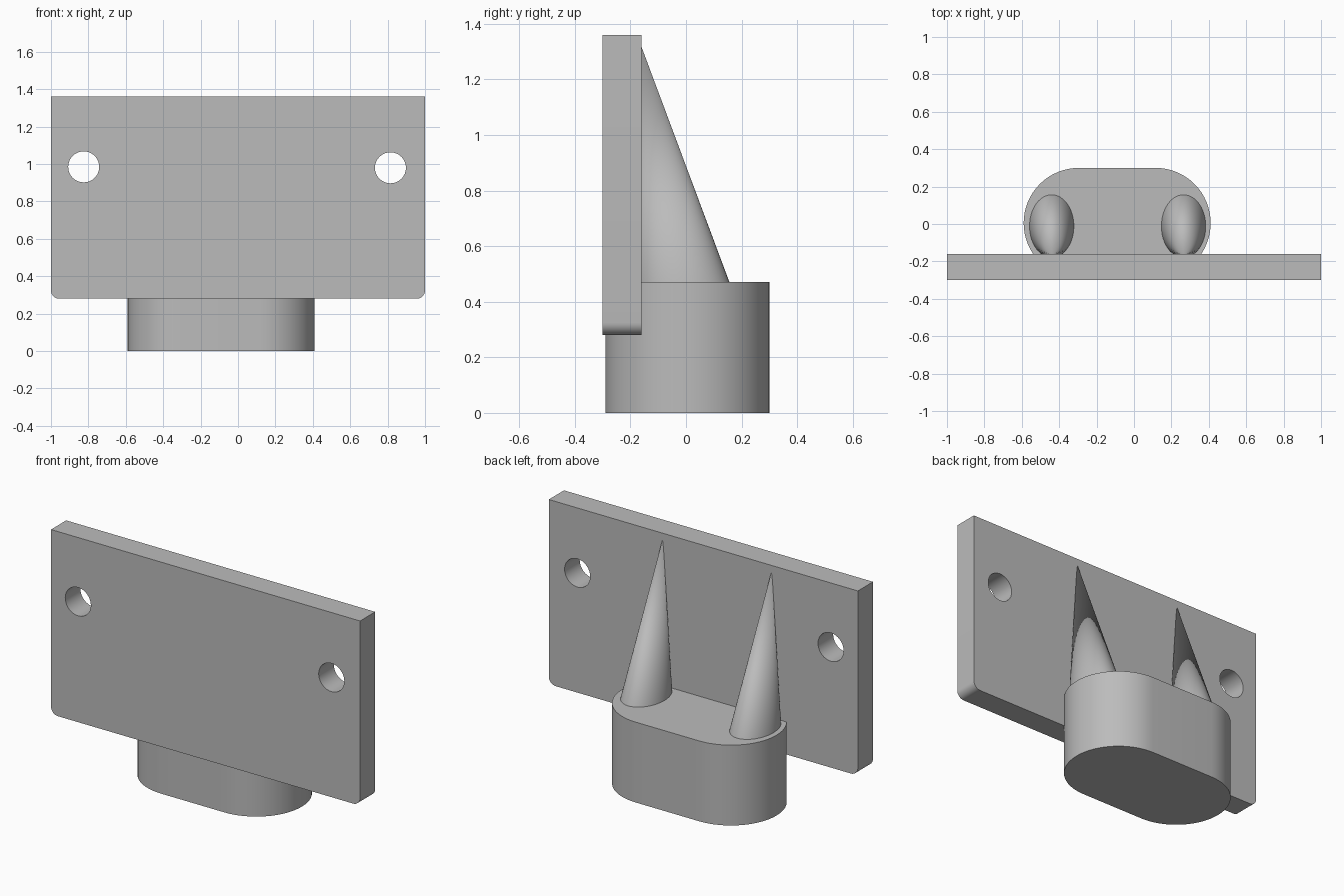
import bpy, bmesh, math
from mathutils import Matrix

if "Cube" in bpy.data.objects:
    bpy.data.objects.remove(bpy.data.objects["Cube"])

grey = bpy.data.materials.new("plain grey")
grey.diffuse_color = (0.5, 0.5, 0.5, 1)
grey.use_nodes = True
grey.node_tree.nodes["Principled BSDF"].inputs["Base Color"].default_value = grey.diffuse_color


def finish(obj):
    obj.data.materials.clear()
    obj.data.materials.append(grey)
    bpy.ops.object.select_all(action='DESELECT')
    obj.select_set(True)
    bpy.context.view_layer.objects.active = obj
    bpy.ops.object.shade_smooth_by_angle(angle=math.radians(30))


def arc(cx, cy, r, start, end, n):
    """Points on an arc, angles in degrees."""
    angles = [math.radians(start + (end - start) * i / n) for i in range(n + 1)]
    return [(cx + r * math.cos(a), cy + r * math.sin(a)) for a in angles]


def extruded(name, loops, half_depth, matrix):
    """Filled outline (inner loops become holes) extruded both ways."""
    curve = bpy.data.curves.new(name, 'CURVE')
    curve.dimensions = '2D'
    curve.fill_mode = 'BOTH'
    curve.extrude = half_depth
    for loop in loops:
        spline = curve.splines.new('POLY')
        spline.points.add(len(loop) - 1)
        for point, (x, y) in zip(spline.points, loop):
            point.co = (x, y, 0, 1)
        spline.use_cyclic_u = True
    obj = bpy.data.objects.new(name, curve)
    bpy.context.collection.objects.link(obj)
    bpy.ops.object.select_all(action='DESELECT')
    obj.select_set(True)
    bpy.context.view_layer.objects.active = obj
    bpy.ops.object.convert(target='MESH')
    obj = bpy.context.view_layer.objects.active
    bm = bmesh.new()
    bm.from_mesh(obj.data)
    bmesh.ops.remove_doubles(bm, verts=bm.verts, dist=0.0005)
    bmesh.ops.transform(bm, matrix=matrix, verts=bm.verts)
    bmesh.ops.recalc_face_normals(bm, faces=bm.faces)
    bm.to_mesh(obj.data)
    bm.free()
    finish(obj)
    return obj


# Upright plate with rounded lower corners and two screw holes
outline = ([(1, 1.36), (-1, 1.36)]
           + arc(-0.955, 0.325, 0.045, 180, 270, 8)
           + arc(0.955, 0.325, 0.045, 270, 360, 8))
holes = [arc(x, z, 0.083, 0, 348.75, 31) for x, z in ((-0.825, 0.985), (0.815, 0.98))]
upright = Matrix.Translation((0, -0.23, 0)) @ Matrix.Rotation(math.pi / 2, 4, 'X')
extruded("back_plate", [outline] + holes, 0.07, upright)

# Rounded block under the plate
r = 0.295
block = arc(0.41 - r, 0.005, r, -90, 90, 32) + arc(-0.59 + r, 0.005, r, 90, 270, 32)
extruded("rounded_block", [block], 0.235, Matrix.Translation((0, 0, 0.235)))

# Leaning oval cones bracing the plate
BASE_Z, TIP_Z, BASE_Y, TIP_Y = 0.46, 1.33, -0.01, -0.165
for name, x in (("left_brace", -0.44), ("right_brace", 0.265)):
    bm = bmesh.new()
    ring = [bm.verts.new((x + px, BASE_Y + py * 0.17 / 0.12, BASE_Z))
            for px, py in arc(0, 0, 0.12, 0, 352.5, 47)]
    tip = bm.verts.new((x, TIP_Y, TIP_Z))
    bm.faces.new(ring)
    for a, b in zip(ring, ring[1:] + ring[:1]):
        bm.faces.new((a, b, tip))
    bmesh.ops.recalc_face_normals(bm, faces=bm.faces)
    mesh = bpy.data.meshes.new(name)
    bm.to_mesh(mesh)
    bm.free()
    obj = bpy.data.objects.new(name, mesh)
    bpy.context.collection.objects.link(obj)
    finish(obj)
